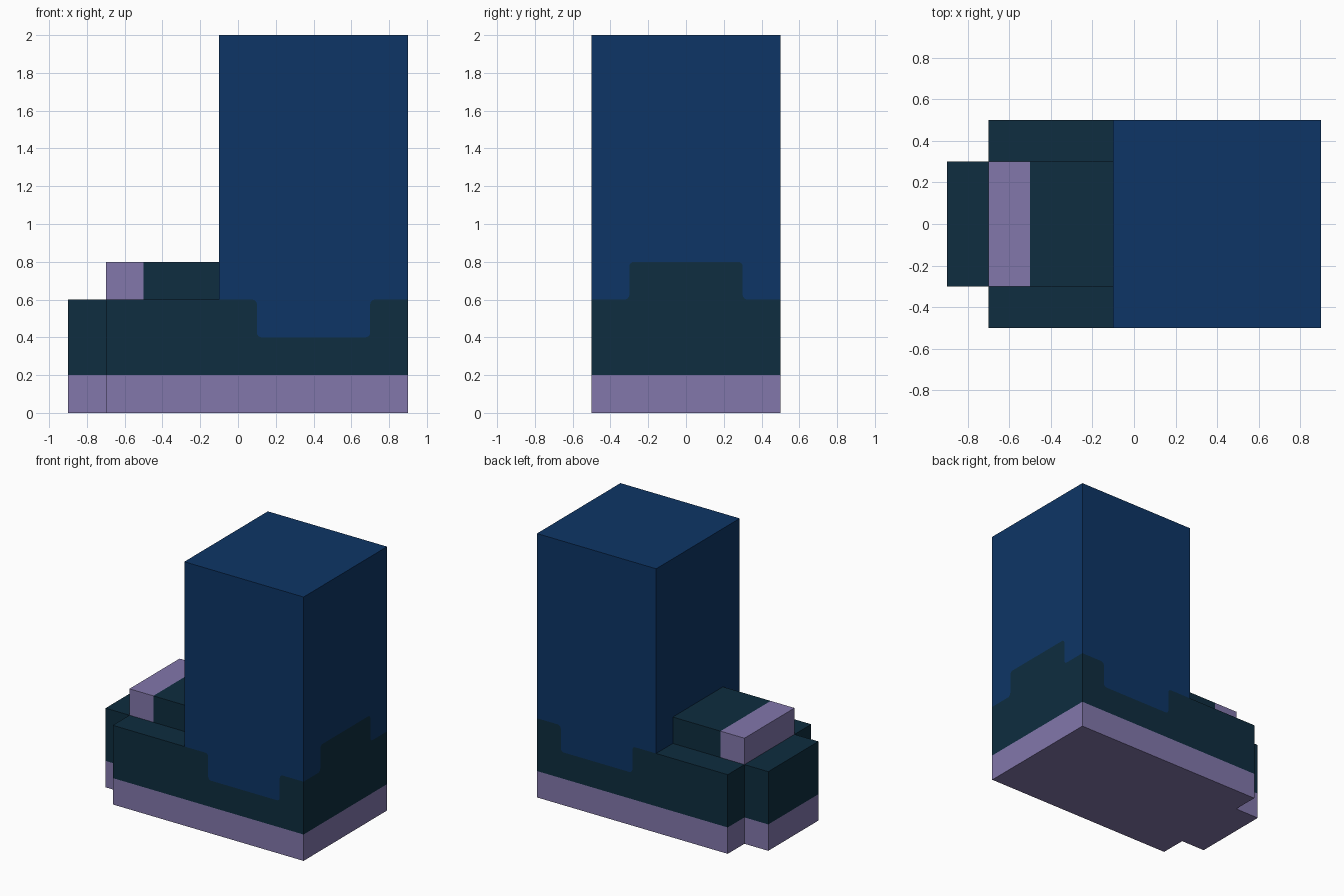
import bpy, bmesh, math
from mathutils import Vector

if "Cube" in bpy.data.objects:
    bpy.data.objects.remove(bpy.data.objects["Cube"])


def material(name, rgb):
    m = bpy.data.materials.new(name)
    m.diffuse_color = (*rgb, 1)
    m.use_nodes = True
    m.node_tree.nodes["Principled BSDF"].inputs["Base Color"].default_value = m.diffuse_color
    return m


LILAC = material("lilac", (0.223, 0.184, 0.407))
TEAL = material("dark_teal", (0.0044, 0.026, 0.050))
BLUE = material("deep_blue", (0.004, 0.036, 0.133))


def build(name, mat, panels):
    """panels: list of (points, outward direction)"""
    bm = bmesh.new()
    for pts, out in panels:
        f = bm.faces.new([bm.verts.new(p) for p in pts])
        f.normal_update()
        if f.normal.dot(Vector(out)) < 0:
            f.normal_flip()
    bmesh.ops.remove_doubles(bm, verts=bm.verts, dist=1e-5)
    me = bpy.data.meshes.new(name)
    bm.to_mesh(me)
    bm.free()
    me.materials.append(mat)
    bpy.context.collection.objects.link(bpy.data.objects.new(name, me))


def wall(a, b, z0, z1):
    # vertical panel, outline runs counter-clockwise so outward is on the right
    out = (b[1] - a[1], a[0] - b[0], 0)
    return [(*a, z0), (*b, z0), (*b, z1), (*a, z1)], out


def flat(x0, x1, y0, y1, z):
    return [(x0, y0, z), (x1, y0, z), (x1, y1, z), (x0, y1, z)], (0, 0, 1)


def rounded(pts, r=0.025, n=4):
    # round the inner corners of a right-angled line
    res = [pts[0]]
    for p, c, q in zip(pts, pts[1:], pts[2:]):
        c = Vector(c)
        u = (Vector(p) - c).normalized() * r
        v = (Vector(q) - c).normalized() * r
        for i in range(n + 1):
            t = math.pi / 2 * i / n
            res.append(tuple(c + u * (1 - math.sin(t)) + v * (1 - math.cos(t))))
    return res + [pts[-1]]


# plan outline: starts and ends where the foot meets the leg
foot_line = [(-0.1, 0.5), (-0.7, 0.5), (-0.7, 0.3), (-0.9, 0.3),
             (-0.9, -0.3), (-0.7, -0.3), (-0.7, -0.5), (-0.1, -0.5)]
outline = foot_line + [(0.9, -0.5), (0.9, 0.5)]

# sole
sole = [wall(a, b, 0, 0.2) for a, b in zip(outline, outline[1:] + outline[:1])]
sole.append(([(x, y, 0) for x, y in outline], (0, 0, -1)))
build("sole", LILAC, sole)

# foot
foot = [wall(a, b, 0.2, 0.6) for a, b in zip(foot_line, foot_line[1:])]
foot += [flat(-0.9, -0.7, -0.3, 0.3, 0.6),
         flat(-0.7, -0.1, 0.3, 0.5, 0.6), flat(-0.7, -0.1, -0.5, -0.3, 0.6)]
build("foot", TEAL, foot)


# raised instep and its toe trim
def ridge(x0, x1):
    return [flat(x0, x1, -0.3, 0.3, 0.8),
            wall((x0, -0.3), (x1, -0.3), 0.6, 0.8),
            wall((x1, 0.3), (x0, 0.3), 0.6, 0.8)]


build("instep", TEAL, ridge(-0.5, -0.1))
build("toe_trim", LILAC,
      ridge(-0.7, -0.5) + [wall((-0.7, 0.3), (-0.7, -0.3), 0.6, 0.8)])

# leg: stepped colour border on the sides and heel
side = rounded([(-0.1, 0.6), (0.1, 0.6), (0.1, 0.4), (0.7, 0.4), (0.7, 0.6), (0.9, 0.6)])
step = [(-0.5, 0.6), (-0.3, 0.6), (-0.3, 0.8), (0.3, 0.8), (0.3, 0.6), (0.5, 0.6)]
heel = rounded(step)
lower, upper = [], [flat(-0.1, 0.9, -0.5, 0.5, 2)]
for z, panels in ((0.2, lower), (2, upper)):
    for s in (-1, 1):
        pts = side + [(0.9, z), (-0.1, z)]
        panels.append(([(x, 0.5 * s, h) for x, h in pts], (0, s, 0)))
    pts = heel + [(0.5, z), (-0.5, z)]
    panels.append(([(0.9, y, h) for y, h in pts], (1, 0, 0)))
# shin, cut around the instep
upper.append(([(-0.1, y, h) for y, h in step + [(0.5, 2), (-0.5, 2)]], (-1, 0, 0)))
build("heel_guard", TEAL, lower)
build("leg", BLUE, upper)
